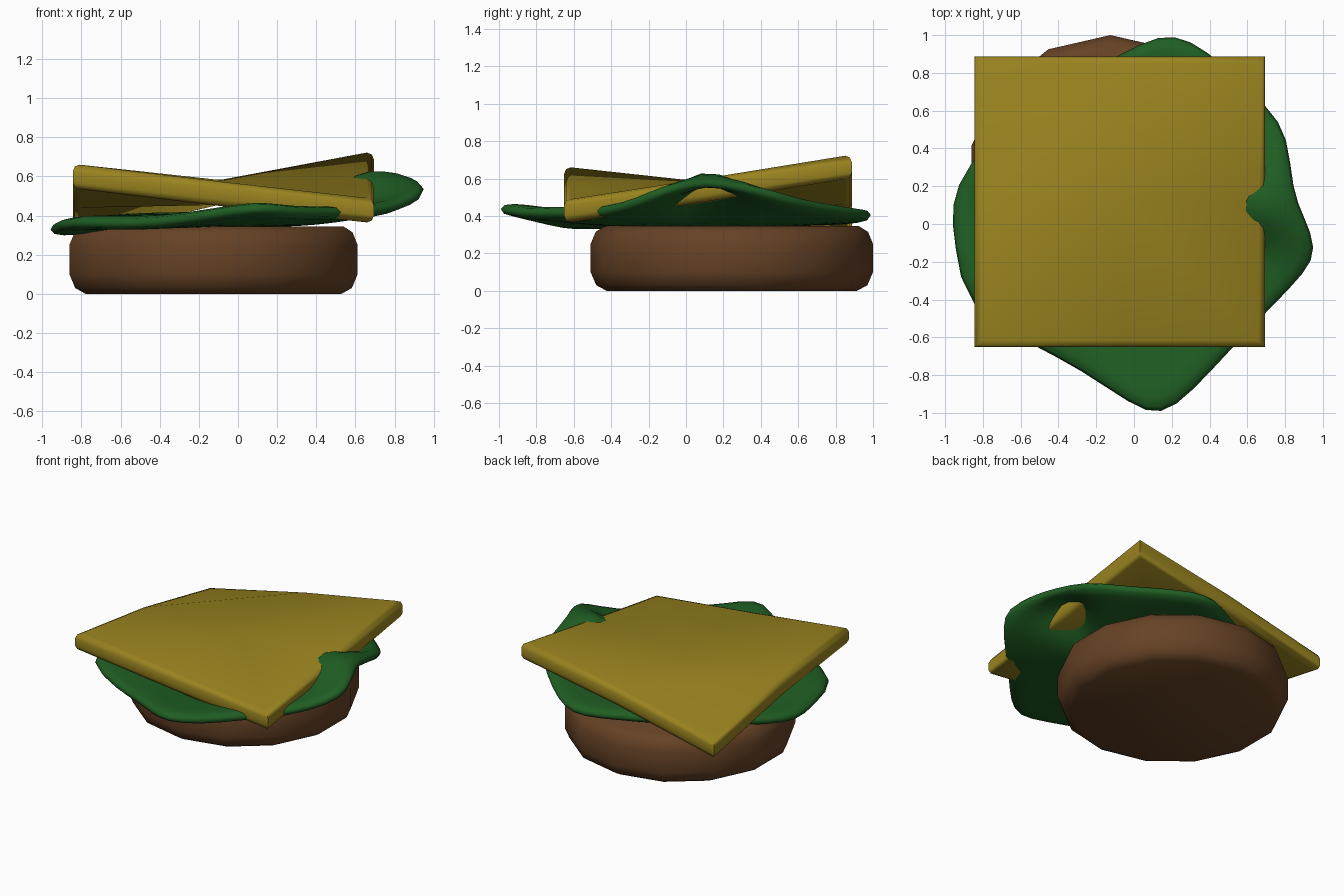
import bpy, bmesh, math

if "Cube" in bpy.data.objects:
    bpy.data.objects.remove(bpy.data.objects["Cube"])


def material(name, rgb):
    m = bpy.data.materials.new(name)
    m.diffuse_color = (*rgb, 1)
    m.use_nodes = True
    m.node_tree.nodes["Principled BSDF"].inputs["Base Color"].default_value = m.diffuse_color
    return m


def make(name, verts, faces, mat):
    me = bpy.data.meshes.new(name)
    me.from_pydata(verts, [], faces)
    bm = bmesh.new()
    bm.from_mesh(me)
    bmesh.ops.recalc_face_normals(bm, faces=bm.faces)
    bm.to_mesh(me)
    bm.free()
    me.materials.append(mat)
    ob = bpy.data.objects.new(name, me)
    bpy.context.collection.objects.link(ob)
    return ob


def smooth(ob, degrees):
    bpy.ops.object.select_all(action='DESELECT')
    bpy.context.view_layer.objects.active = ob
    ob.select_set(True)
    bpy.ops.object.shade_smooth_by_angle(angle=math.radians(degrees))


brown = material("patty brown", (0.133, 0.055, 0.019))
green = material("lettuce green", (0.014, 0.112, 0.017))
yellow = material("cheese yellow", (0.318, 0.228, 0.014))

# Patty: 14-sided disc with rounded rims
N = 14
profile = [(0.67, 0), (0.725, 0.03), (0.755, 0.10), (0.755, 0.25), (0.728, 0.315), (0.68, 0.345)]
verts, faces = [], []
for r, z in profile:
    for i in range(N):
        a = math.pi / 2 + 2 * math.pi * i / N
        verts.append((-0.125 + r * math.cos(a), 0.245 + r * math.sin(a), z))
for k in range(len(profile) - 1):
    for i in range(N):
        j = (i + 1) % N
        faces.append((k * N + i, k * N + j, (k + 1) * N + j, (k + 1) * N + i))
faces.append(tuple(range(N)))
faces.append(tuple(range((len(profile) - 1) * N, len(profile) * N)))
smooth(make("patty", verts, faces, brown), 50)

# Lettuce: wavy leaf from an outline, filled by shrinking rings
outline = [(0.14, -1.0, 0.445), (-0.01, -0.94, 0.43), (-0.28, -0.75, 0.38), (-0.52, -0.63, 0.355),
           (-0.88, -0.43, 0.37), (-0.925, -0.12, 0.335), (-0.955, 0.10, 0.32), (-0.87, 0.30, 0.35),
           (-0.62, 0.58, 0.38), (-0.28, 0.78, 0.385), (-0.06, 0.88, 0.39), (0.13, 0.985, 0.40),
           (0.29, 0.96, 0.41), (0.47, 0.82, 0.43), (0.70, 0.60, 0.47), (0.80, 0.46, 0.52),
           (0.82, 0.17, 0.575), (0.88, 0.04, 0.575), (0.95, -0.13, 0.54), (0.89, -0.25, 0.48),
           (0.71, -0.43, 0.42), (0.50, -0.65, 0.42), (0.30, -0.87, 0.415)]
M = len(outline)
rings = [(0.35, 0.05), (0.55, 0.2), (0.74, 0.5), (0.88, 0.8), (1.028, 1.0)]
verts, faces = [(0, 0, 0.375)], []
for t, w in rings:
    for x, y, z in outline:
        px, py = x * t, y * t
        bump = 0.16 * math.exp(-((px - 0.62) ** 2 + (py - 0.11) ** 2) / 0.02) if t < 1 else 0
        verts.append((px, py, 0.375 + (z - 0.375) * w + bump))
for i in range(M):
    j = (i + 1) % M
    faces.append((0, 1 + i, 1 + j))
    for k in range(len(rings) - 1):
        a, b = 1 + k * M, 1 + (k + 1) * M
        faces.append((a + i, b + i, b + j, a + j))
leaf = make("lettuce", verts, faces, green)
sol = leaf.modifiers.new("thickness", 'SOLIDIFY')
sol.thickness = 0.07
sol.offset = 0
sub = leaf.modifiers.new("soften", 'SUBSURF')
sub.levels = sub.render_levels = 1
for p in leaf.data.polygons:
    p.use_smooth = True

# Cheese: bent square slice; a rounded rim of rings joins the top and bottom
CX, CY, HALF = -0.075, 0.1175, 0.769
heights = [(0.66, 0.572, 0.49), (0.565, 0.58, 0.603), (0.415, 0.585, 0.722)]
section = [(0.035, 0), (0.01, 0.01), (0, 0.035), (0, 0.09), (0.01, 0.115), (0.035, 0.125)]
around = [(0, 0), (1, 0), (2, 0), (2, 1), (2, 2), (1, 2), (0, 2), (0, 1)]
verts, faces = [], []
for inset, depth in section:
    for i, j in around:
        h = HALF - inset
        verts.append((CX + (i - 1) * h, CY + (j - 1) * h, heights[j][i] - depth))
for k in range(len(section) - 1):
    for i in range(8):
        j = (i + 1) % 8
        faces.append((k * 8 + i, k * 8 + j, k * 8 + 8 + j, k * 8 + 8 + i))
for o, depth in ((0, 0), (len(section) * 8 - 8, 0.125)):
    c = len(verts)
    verts.append((CX, CY, heights[1][1] - depth))
    # the back left corner droops from a crease between the edge middles
    faces += [(c, o + 7, o + 5), (o + 7, o + 6, o + 5)]
    faces += [(c, o + 1, o + 2), (c, o + 2, o + 3)]
    faces += [(c, o + 7, o), (c, o, o + 1), (c, o + 3, o + 4), (c, o + 4, o + 5)]
smooth(make("cheese", verts, faces, yellow), 60)
